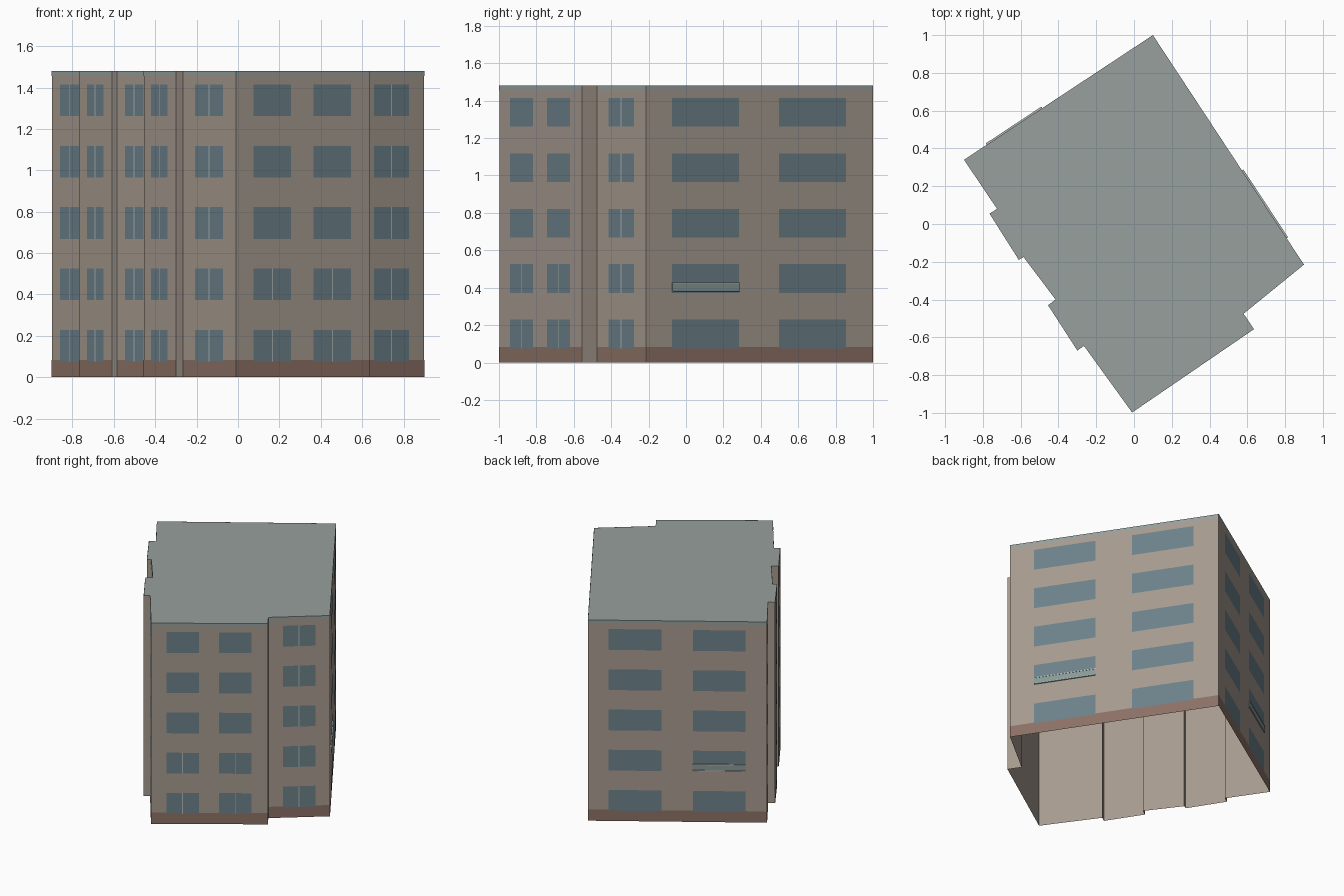
import bpy, bmesh
from mathutils import Vector

if "Cube" in bpy.data.objects:
    bpy.data.objects.remove(bpy.data.objects["Cube"])

H, BASE, CORNICE = 1.48, 0.083, 1.455
Z0, PITCH, WIN_H = 0.076, 0.2965, 0.153
FLOORS = 5

# footprint, clockwise from the back corner
PTS = [(0.10, 1.0), (0.90, -0.215), (0.58, -0.475), (0.635, -0.557), (-0.01, -0.998),
       (-0.265, -0.645), (-0.30, -0.67), (-0.455, -0.43), (-0.415, -0.40),
       (-0.585, -0.175), (-0.61, -0.19), (-0.765, 0.055), (-0.725, 0.08), (-0.90, 0.34)]

# wall index: (window spans as fractions of the wall, number of floors with mullions)
WALLS = {0: ([(.12, .415), (.59, .885)], 0),
         1: ([(.235, .765)], 5),
         2: ([], 0),
         3: ([(.14, .42), (.59, .87)], 2),
         4: ([(.235, .765)], 5),
         6: ([(.245, .765)], 5),
         8: ([(.24, .765)], 5),
         10: ([(.245, .765)], 5),
         12: ([(.235, .765)], 5),
         13: ([(.12, .415), (.59, .885)], 0)}
PLAIN = {2}                       # recess side without plinth or cornice
BALCONIES = [(0, (.59, .885)), (13, (.12, .415))]


def material(name, rgb):
    m = bpy.data.materials.new(name)
    m.diffuse_color = (*rgb, 1)
    m.use_nodes = True
    m.node_tree.nodes["Principled BSDF"].inputs["Base Color"].default_value = m.diffuse_color
    return m


def finish(name, bm, mat):
    me = bpy.data.meshes.new(name)
    bm.to_mesh(me)
    bm.free()
    me.materials.append(mat)
    ob = bpy.data.objects.new(name, me)
    bpy.context.collection.objects.link(ob)
    return ob


def on_wall(i, u, z, out=0.0):
    a, b = Vector(PTS[i]), Vector(PTS[(i + 1) % len(PTS)])
    d = b - a
    n = Vector((-d.y, d.x)).normalized()
    p = a + d * u + n * out
    return Vector((p.x, p.y, z))


def panel(bm, i, u0, u1, z0, z1, out):
    # clockwise footprint, so this winding faces outward
    corners = [(u0, z0), (u0, z1), (u1, z1), (u1, z0)]
    bm.faces.new([bm.verts.new(on_wall(i, u, z, out)) for u, z in corners][::-1]).normal_flip()
    bm.faces.ensure_lookup_table()
    f = bm.faces[-1]
    f.normal_update()
    n = on_wall(i, 0, 0, 1) - on_wall(i, 0, 0)
    if f.normal.dot(n) < 0:
        f.normal_flip()


def wall_box(bm, i, u0, u1, z0, z1, o0, o1):
    v = [bm.verts.new(on_wall(i, u, z, o)) for o in (o0, o1) for z in (z0, z1) for u in (u0, u1)]
    for q in ((0, 1, 3, 2), (4, 6, 7, 5), (0, 4, 5, 1), (2, 3, 7, 6), (0, 2, 6, 4), (1, 5, 7, 3)):
        bm.faces.new([v[k] for k in q])
    bmesh.ops.recalc_face_normals(bm, faces=bm.faces[:])


wall_mat = material("wall_beige", (.38, .325, .272))
base_mat = material("plinth_brown", (.26, .165, .13))
roof_mat = material("roof_grey", (.31, .35, .335))
glass_mat = material("window_blue", (.15, .22, .25))
frame_mat = material("frame_light", (.42, .48, .47))
rail_mat = material("railing_grey", (.25, .32, .31))

# hollow wall shell, open underneath
bm = bmesh.new()
for i in range(len(PTS)):
    panel(bm, i, 0, 1, 0, H, 0)
bmesh.ops.remove_doubles(bm, verts=bm.verts[:], dist=1e-4)
finish("walls", bm, wall_mat)

# flat roof
bm = bmesh.new()
bm.faces.new([bm.verts.new((x, y, H)) for x, y in reversed(PTS)])
finish("roof", bm, roof_mat)

# plinth, cornice, windows and mullions lie just proud of the walls
plinth, cornice, glass, mullion = (bmesh.new() for _ in range(4))
for i, (spans, framed) in WALLS.items():
    if i not in PLAIN:
        panel(plinth, i, 0, 1, 0, BASE, .001)
        panel(cornice, i, 0, 1, CORNICE, H, .001)
    length = (Vector(PTS[(i + 1) % len(PTS)]) - Vector(PTS[i])).length
    for u0, u1 in spans:
        for k in range(FLOORS):
            z = Z0 + k * PITCH
            panel(glass, i, u0, u1, z, z + WIN_H, .002)
            if k < framed:
                mid, w = (u0 + u1) / 2, .003 / length
                panel(mullion, i, mid - w, mid + w, z, z + WIN_H, .003)
finish("plinth", plinth, base_mat)
finish("cornice", cornice, roof_mat)
finish("windows", glass, glass_mat)
finish("mullions", mullion, frame_mat)

# shallow balconies with rails on the first upper floor
front, rails = bmesh.new(), bmesh.new()
zb = Z0 + PITCH
for i, (u0, u1) in BALCONIES:
    wall_box(front, i, u0, u1, zb + .012, zb + .05, .0, .007)
    for z in (zb + .005, zb + .05):
        wall_box(rails, i, u0, u1, z, z + .006, .0, .009)
finish("balcony_fronts", front, rail_mat)
finish("balcony_rails", rails, frame_mat)
